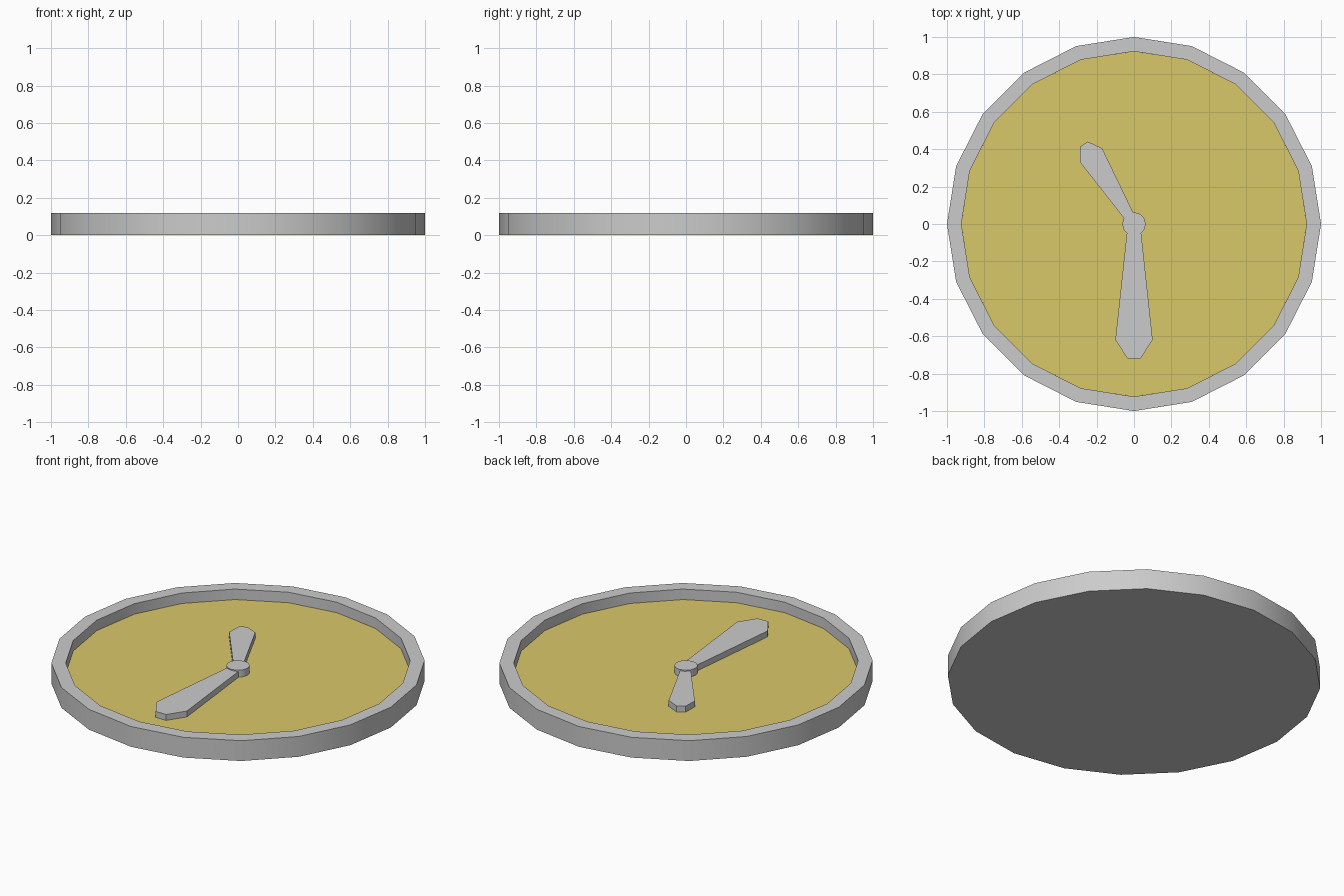
import bpy, bmesh
from math import radians
from mathutils import Matrix

if "Cube" in bpy.data.objects:
    bpy.data.objects.remove(bpy.data.objects["Cube"])

SIDES = 20
DIAL_Z = 0.058


def finish(bm, name, smooth=False):
    bmesh.ops.recalc_face_normals(bm, faces=bm.faces)
    mesh = bpy.data.meshes.new(name)
    bm.to_mesh(mesh)
    bm.free()
    obj = bpy.data.objects.new(name, mesh)
    bpy.context.collection.objects.link(obj)
    if smooth:
        bpy.ops.object.select_all(action='DESELECT')
        obj.select_set(True)
        bpy.context.view_layer.objects.active = obj
        bpy.ops.object.shade_smooth_by_angle(angle=radians(35))
    return obj


def disc(bm, sides, radius, z0, z1):
    bmesh.ops.create_cone(bm, cap_ends=True, segments=sides, radius1=radius,
                          radius2=radius, depth=z1 - z0,
                          matrix=Matrix.Translation((0, 0, (z0 + z1) / 2)))


# Case: solid disc with a recessed top, leaving a raised rim
bm = bmesh.new()
disc(bm, SIDES, 1.0, 0.0, 0.12)
bm.faces.ensure_lookup_table()
top = max(bm.faces, key=lambda f: f.calc_center_median().z)
bmesh.ops.inset_region(bm, faces=[top], thickness=0.076, use_even_offset=True)
hole = bmesh.ops.extrude_discrete_faces(bm, faces=[top])["faces"][0]
bmesh.ops.translate(bm, verts=hole.verts, vec=(0, 0, 0.04 - 0.12))
finish(bm, "case", smooth=True)

# Dial
bm = bmesh.new()
disc(bm, SIDES, 0.923, 0.04, DIAL_Z)
dial = finish(bm, "dial")
gold = bpy.data.materials.new("dial_yellow")
gold.diffuse_color = (0.7, 0.58, 0.14, 1)
gold.use_nodes = True
gold.node_tree.nodes["Principled BSDF"].inputs["Base Color"].default_value = gold.diffuse_color
dial.data.materials.append(gold)

# Hub
bm = bmesh.new()
disc(bm, 12, 0.063, DIAL_Z - 0.005, 0.1)
finish(bm, "hub", smooth=True)


# Hands: one tapered outline, scaled and turned
def hand(name, scale, angle):
    half = [(0.033, 0.0), (0.1, 0.62), (0.034, 0.72)]
    outline = half + [(-x, y) for x, y in reversed(half)]
    bm = bmesh.new()
    face = bm.faces.new([bm.verts.new((x * scale, y * scale, DIAL_Z - 0.005))
                         for x, y in outline])
    ext = bmesh.ops.extrude_face_region(bm, geom=[face])["geom"]
    bmesh.ops.translate(bm, vec=(0, 0, 0.093 - DIAL_Z + 0.005),
                        verts=[v for v in ext if isinstance(v, bmesh.types.BMVert)])
    # close the underside if the extrusion consumed it
    rim = [e for e in bm.edges if e.is_boundary]
    if rim:
        bmesh.ops.holes_fill(bm, edges=rim)
    bm.transform(Matrix.Rotation(radians(angle), 4, 'Z'))
    finish(bm, name)


hand("minute_hand", 1.0, 180)
hand("hour_hand", 0.7, 32)
